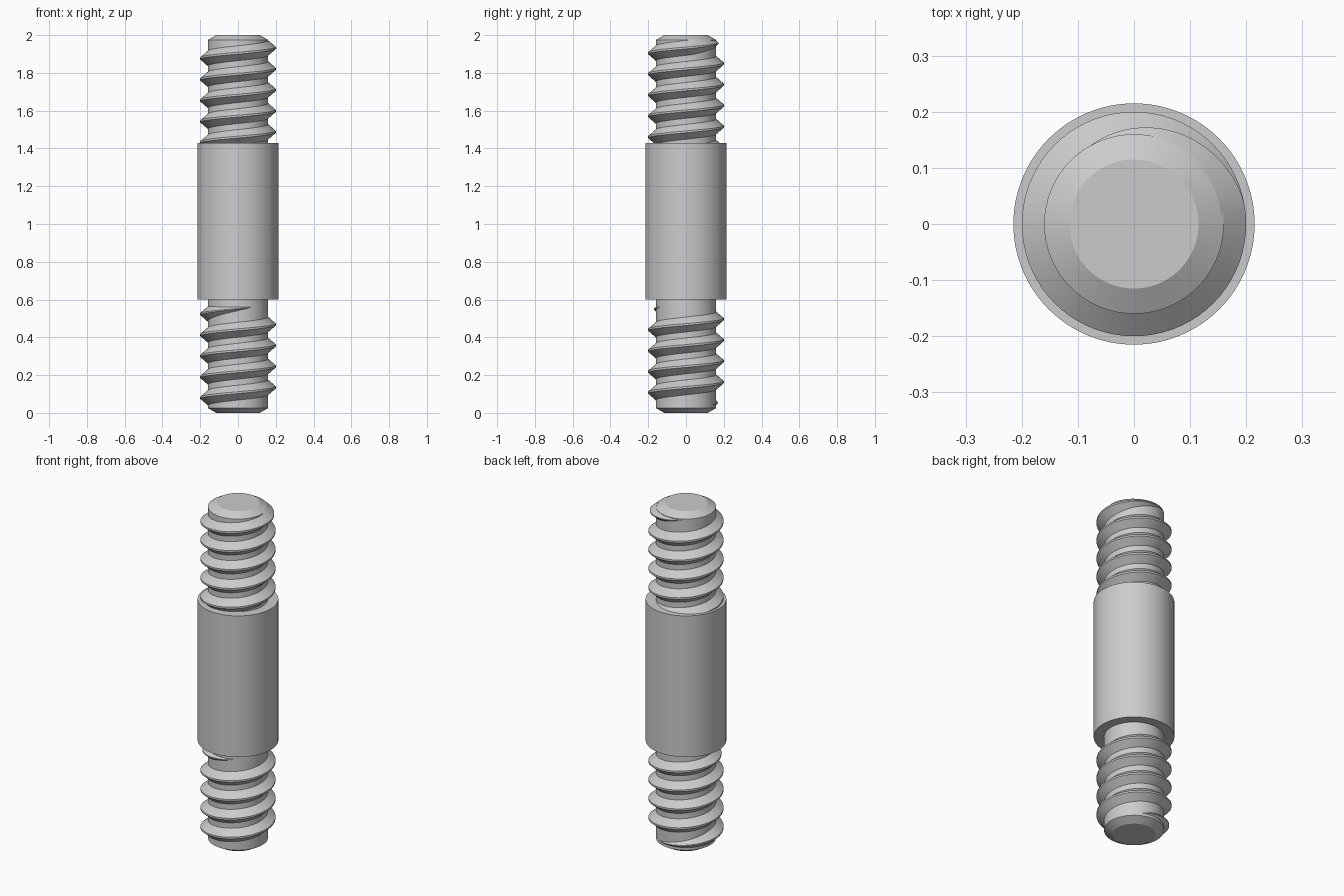
import bpy, bmesh
from math import cos, sin, pi, radians

default = bpy.data.objects.get("Cube")
if default:
    bpy.data.objects.remove(default, do_unlink=True)

steel = bpy.data.materials.new("plain grey steel")
steel.use_nodes = True
colour = (0.6, 0.6, 0.6, 1)
steel.diffuse_color = colour
steel.node_tree.nodes["Principled BSDF"].inputs["Base Color"].default_value = colour

PITCH = 0.111
CORE_R, CREST_R, SLEEVE_R = 0.16, 0.2, 0.215


def finish(name, bm, angle):
    bmesh.ops.recalc_face_normals(bm, faces=bm.faces)
    mesh = bpy.data.meshes.new(name)
    bm.to_mesh(mesh)
    bm.free()
    mesh.materials.append(steel)
    obj = bpy.data.objects.new(name, mesh)
    bpy.context.collection.objects.link(obj)
    bpy.ops.object.select_all(action='DESELECT')
    obj.select_set(True)
    bpy.context.view_layer.objects.active = obj
    bpy.ops.object.shade_smooth_by_angle(angle=radians(angle))
    return obj


def turned(name, profile, sides=96):
    """Solid of revolution from (radius, height) points, capped at both ends."""
    bm = bmesh.new()
    rings = [[bm.verts.new((r * cos(2 * pi * i / sides), r * sin(2 * pi * i / sides), z))
              for i in range(sides)] for r, z in profile]
    for low, high in zip(rings, rings[1:]):
        for i in range(sides):
            j = (i + 1) % sides
            bm.faces.new((low[i], low[j], high[j], high[i]))
    bm.faces.new(rings[0][::-1])
    bm.faces.new(rings[-1])
    return finish(name, bm, 25)


def thread(name, z_at_zero, start, end, fade_in, fade_out, steps=72):
    """Right-handed ridge; angles in degrees, fading into the core at its ends."""
    bm = bmesh.new()
    count = round((end - start) / 360 * steps)
    rows = []
    for i in range(count + 1):
        deg = start + (end - start) * i / count
        grow = 1.0
        if fade_in:
            grow = min(grow, (deg - start) / fade_in)
        if fade_out:
            grow = min(grow, (end - deg) / fade_out)
        grow = max(grow, 0.03)
        root = CORE_R - 0.004
        crest = root + (CREST_R - root) * grow
        base, tip = 0.043 * grow, 0.005 * grow
        z = z_at_zero + PITCH * deg / 360
        a = radians(deg)
        section = ((root, -base), (crest, -tip), (crest, tip), (root, base))
        rows.append([bm.verts.new((r * cos(a), r * sin(a), z + dz)) for r, dz in section])
    for a, b in zip(rows, rows[1:]):
        for k in range(4):
            m = (k + 1) % 4
            bm.faces.new((a[k], a[m], b[m], b[k]))
    bm.faces.new(rows[0])
    bm.faces.new(rows[-1][::-1])
    return finish(name, bm, 25)


# Full-length rod with chamfered ends
turned("core_rod", [(0.115, 0), (CORE_R, 0.026), (CORE_R, 1.974), (0.115, 2)])

# Plain middle section
turned("middle_sleeve", [(SLEEVE_R, 0.6), (SLEEVE_R, 1.43)])

# Upper thread starts inside the sleeve and fades out below the top chamfer
thread("upper_thread", 1.932, -360 * 5, 130, 0, 118)

# Lower thread fades at both ends
thread("lower_thread", 0.468, -360 * 4 + 50, 310, 130, 130)
